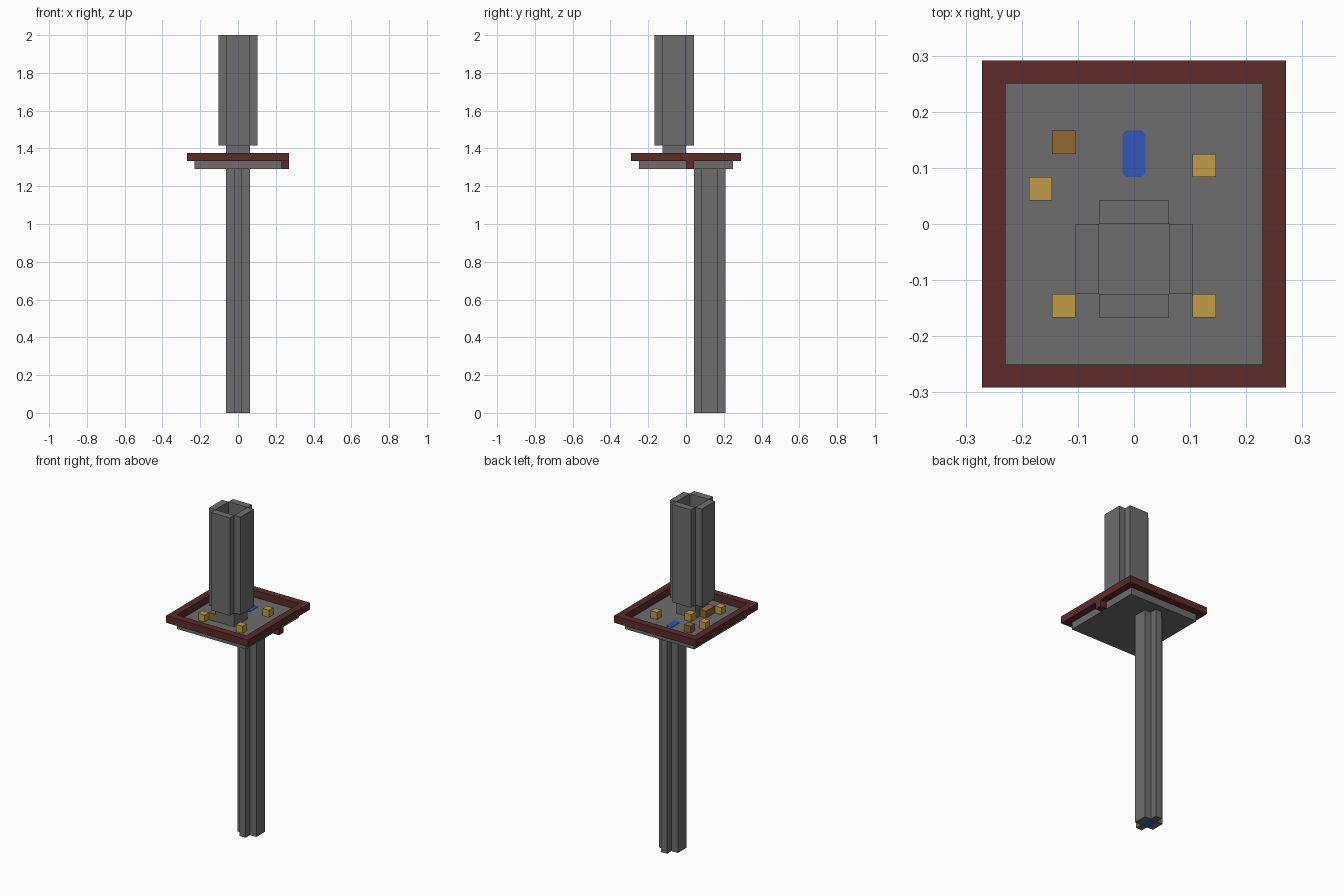
import bpy, bmesh

cube = bpy.data.objects.get("Cube")
if cube:
    bpy.data.objects.remove(cube, do_unlink=True)

U = 1 / 24  # block size; all parts are measured in blocks


def material(name, hex_colour):
    rgb = [int(hex_colour[i:i + 2], 16) / 255 for i in (0, 2, 4)]
    lin = [c / 12.92 if c < 0.04045 else ((c + 0.055) / 1.055) ** 2.4 for c in rgb]
    m = bpy.data.materials.new(name)
    m.use_nodes = True
    m.diffuse_color = (*lin, 1)
    m.node_tree.nodes["Principled BSDF"].inputs["Base Color"].default_value = (*lin, 1)
    return m


STONE = material("stone_grey", "6D6D6D")
BRICK = material("brick_red", "5D2B2B")
GOLD = material("gold", "C09C45")
WOOD = material("wood_brown", "906A33")
WATER = material("water_blue", "3357B8")


def finish(name, bm, mat):
    bmesh.ops.recalc_face_normals(bm, faces=bm.faces)
    mesh = bpy.data.meshes.new(name)
    bm.to_mesh(mesh)
    bm.free()
    mesh.materials.append(mat)
    obj = bpy.data.objects.new(name, mesh)
    bpy.context.collection.objects.link(obj)
    return obj


def add_box(bm, x, y, z):
    """Add a box from (low, high) block ranges."""
    verts = bmesh.ops.create_cube(bm, size=1)["verts"]
    for v in verts:
        v.co = [U * ((a + b) / 2 + c * (b - a)) for c, (a, b) in zip(v.co, (x, y, z))]


def box(name, mat, x, y, z):
    bm = bmesh.new()
    add_box(bm, x, y, z)
    return finish(name, bm, mat)


def extrude(bm, height):
    geom = bmesh.ops.extrude_face_region(bm, geom=bm.faces[:])["geom"]
    bmesh.ops.translate(bm, vec=(0, 0, height * U),
                        verts=[g for g in geom if isinstance(g, bmesh.types.BMVert)])


def shaft(name, cx, cy, hx, hy, z):
    """Hollow cross-shaped shaft: four one-block walls around an opening."""
    bm = bmesh.new()
    for s in (-1, 1):
        wx = sorted((cx + s * hx, cx + s * (hx + 1)))
        wy = sorted((cy + s * hy, cy + s * (hy + 1)))
        add_box(bm, wx, (cy - hy, cy + hy), z)
        add_box(bm, (cx - hx, cx + hx), wy, z)
    return finish(name, bm, STONE)


# Platform floor, and the raised brick rim around it
box("floor", STONE, (-5.5, 5.5), (-6, 6), (31, 32))
bm = bmesh.new()
rings = [[bm.verts.new((sx * hx * U, sy * hy * U, 32 * U))
          for sx, sy in ((-1, -1), (1, -1), (1, 1), (-1, 1))]
         for hx, hy in ((6.5, 7), (5.5, 6))]
for i in range(4):
    j = (i + 1) % 4
    bm.faces.new((rings[0][i], rings[0][j], rings[1][j], rings[1][i]))
extrude(bm, 1)
finish("rim", bm, BRICK)
box("rim_bracket", BRICK, (5.5, 6.5), (0, 1), (31, 32))

# Chimney on a narrower base
box("chimney_base", STONE, (-1.5, 1.5), (-3, 0), (32, 34))
shaft("chimney", 0, -1.5, 1.5, 1.5, (34, 48))

# Well shaft below the floor with water through its middle
shaft("well_shaft", 0, 3, 0.5, 1, (0, 31))
bm = bmesh.new()
cut = 0.17
corners = []
for sx, sy in ((-1, -1), (1, -1), (1, 1), (-1, 1)):
    pair = [(sx * (0.5 - cut), sy), (sx * 0.5, sy * (1 - cut))]
    corners += pair if sx * sy < 0 else pair[::-1]
bm.faces.new([bm.verts.new((x * U, (3 + y) * U, 0.05 * U)) for x, y in corners])
extrude(bm, 32)
finish("water", bm, WATER)

# Small blocks standing on the floor
for i, (x, y) in enumerate(((-3, 3), (-4, 1), (2.5, 2), (-3.5, -4), (2.5, -4), (-1.5, 0))):
    if i == 0:
        x = -3.5
    elif i == 1:
        x = -4.5
    box(f"floor_block_{i + 1}", WOOD if i == 0 else GOLD, (x, x + 1), (y, y + 1), (32, 33))
box("wood_bench", WOOD, (-2.5, -1.5), (-3, -1), (32, 33))
